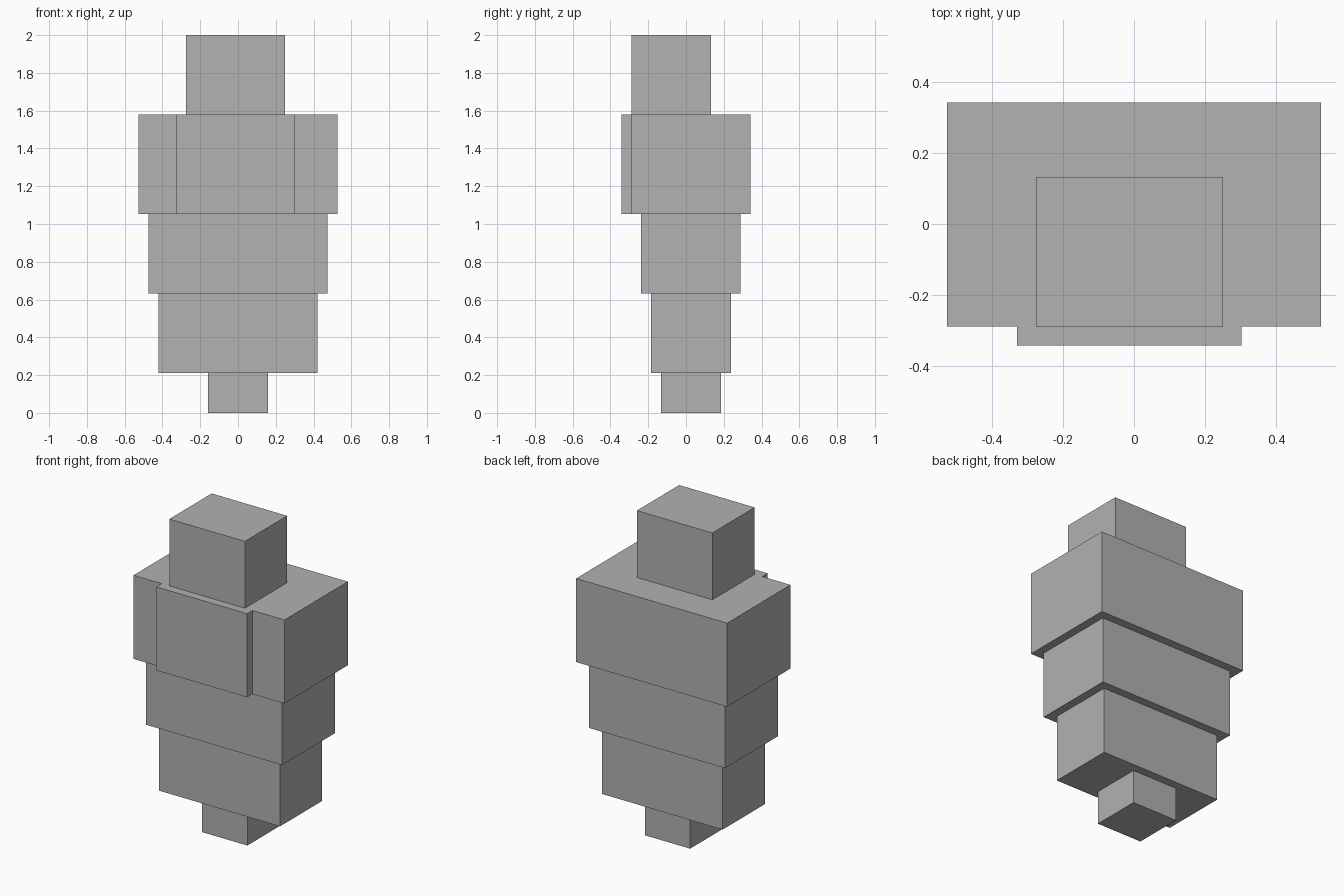
import bpy
from mathutils import Vector

if "Cube" in bpy.data.objects:
    bpy.data.objects.remove(bpy.data.objects["Cube"])

grey = bpy.data.materials.new("plain grey")
grey.diffuse_color = (0.445, 0.445, 0.445, 1)
grey.use_nodes = True
grey.node_tree.nodes["Principled BSDF"].inputs["Base Color"].default_value = grey.diffuse_color


def box(name, x, y, z):
    """Box spanning the given (min, max) ranges."""
    lo, hi = Vector((x[0], y[0], z[0])), Vector((x[1], y[1], z[1]))
    bpy.ops.mesh.primitive_cube_add(size=1, location=(lo + hi) / 2)
    ob = bpy.context.object
    ob.name = name
    ob.scale = hi - lo
    bpy.ops.object.transform_apply(location=False, rotation=False, scale=True)
    ob.data.materials.append(grey)


# Stacked body, widening upwards
box("base_stub", (-0.158, 0.158), (-0.132, 0.184), (0, 0.2105))
box("lower_body", (-0.421, 0.421), (-0.184, 0.237), (0.2105, 0.6316))
box("middle_body", (-0.474, 0.474), (-0.237, 0.289), (0.6316, 1.0526))
box("chest", (-0.526, 0.526), (-0.289, 0.342), (1.0526, 1.5789))

# Raised front plate and head, both slightly off centre
box("chest_plate", (-0.329, 0.303), (-0.342, -0.289), (1.0526, 1.5789))
box("head", (-0.276, 0.25), (-0.289, 0.132), (1.5789, 2.0))
